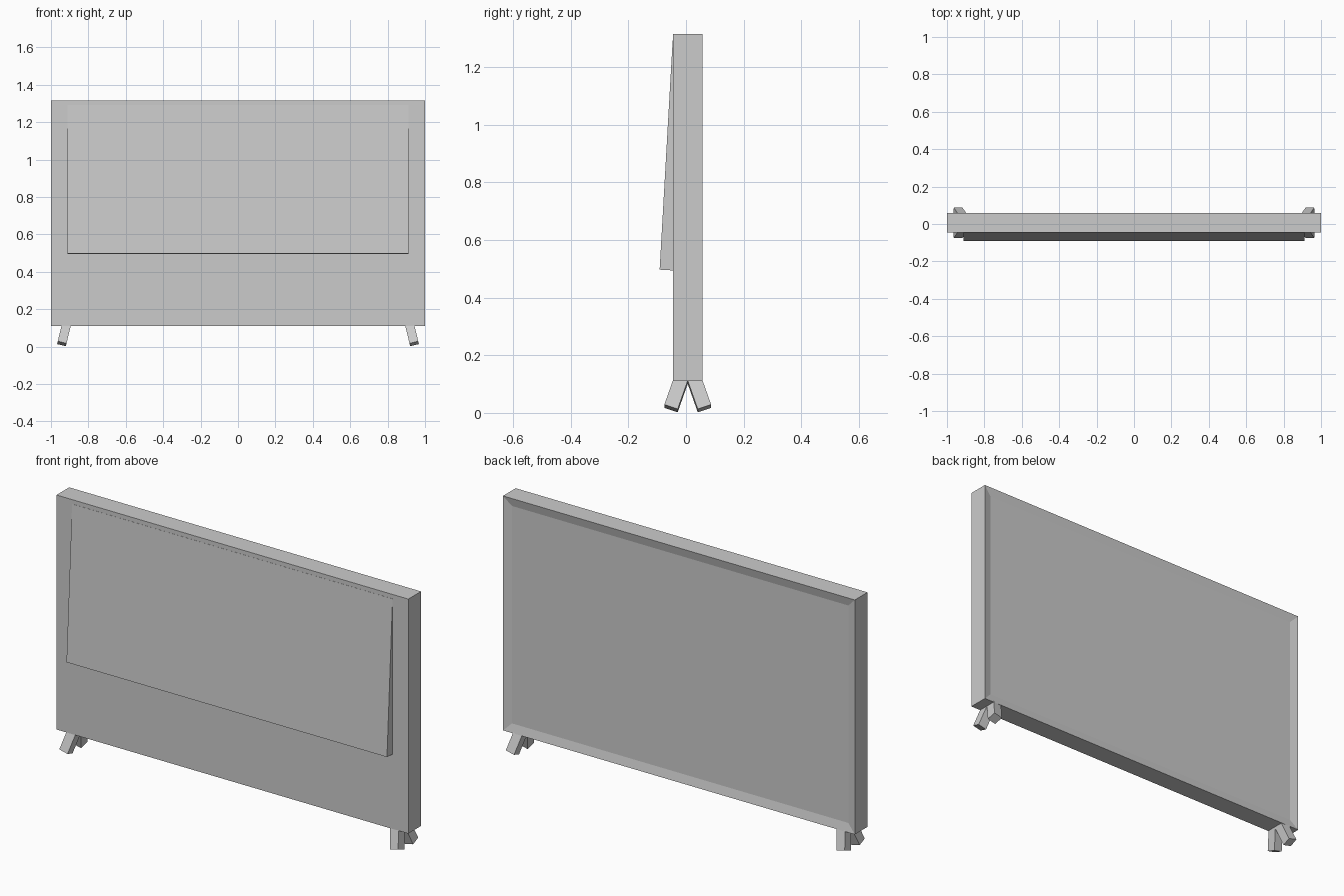
import bpy, bmesh, math
from mathutils import Matrix, Vector

if "Cube" in bpy.data.objects:
    bpy.data.objects.remove(bpy.data.objects["Cube"])

CY = 0.006  # centre of the cabinet depth


def finish(bm, name):
    bmesh.ops.recalc_face_normals(bm, faces=bm.faces)
    mesh = bpy.data.meshes.new(name)
    bm.to_mesh(mesh)
    bm.free()
    obj = bpy.data.objects.new(name, mesh)
    bpy.context.collection.objects.link(obj)
    return obj


def box(name, matrix, size, edit=None):
    bm = bmesh.new()
    bmesh.ops.create_cube(bm, size=1.0, matrix=matrix @ Matrix.Diagonal((*size, 1)))
    if edit:
        edit(bm)
    return finish(bm, name)


# Cabinet with a recessed screen on the +y side
def recess_screen(bm):
    bm.normal_update()
    face = max(bm.faces, key=lambda f: f.normal.y)
    bmesh.ops.inset_region(bm, faces=[face], thickness=0.062)
    bmesh.ops.translate(bm, verts=face.verts, vec=(0, -0.01, 0))


box("cabinet", Matrix.Translation((0, CY, 0.7125)), (2.0, 0.103, 1.205), recess_screen)

# Tilted rear cover, tapering into the -y face
tilt = math.radians(3.25)
bottom_edge = Vector((0, -0.0915, 0.497))
length, depth = 0.797, 0.06
frame = Matrix.Translation(bottom_edge) @ Matrix.Rotation(-tilt, 4, 'X')
box("rear_cover", frame @ Matrix.Translation((0, depth / 2, length / 2)),
    (1.822, depth, length))

# Splayed feet, one pair at each end
for sx, side in ((-1, "left"), (1, "right")):
    for sy, end in ((-1, "front"), (1, "back")):
        foot = Vector((sx * 0.942, CY + sy * 0.058, 0.0155))
        rot = (Matrix.Rotation(-sx * math.radians(13.5), 4, 'Y')
               @ Matrix.Rotation(sy * math.radians(19), 4, 'X'))
        box(f"{end}_{side}_foot",
            Matrix.Translation(foot) @ rot @ Matrix.Translation((0, 0, 0.065)),
            (0.048, 0.049, 0.13))
